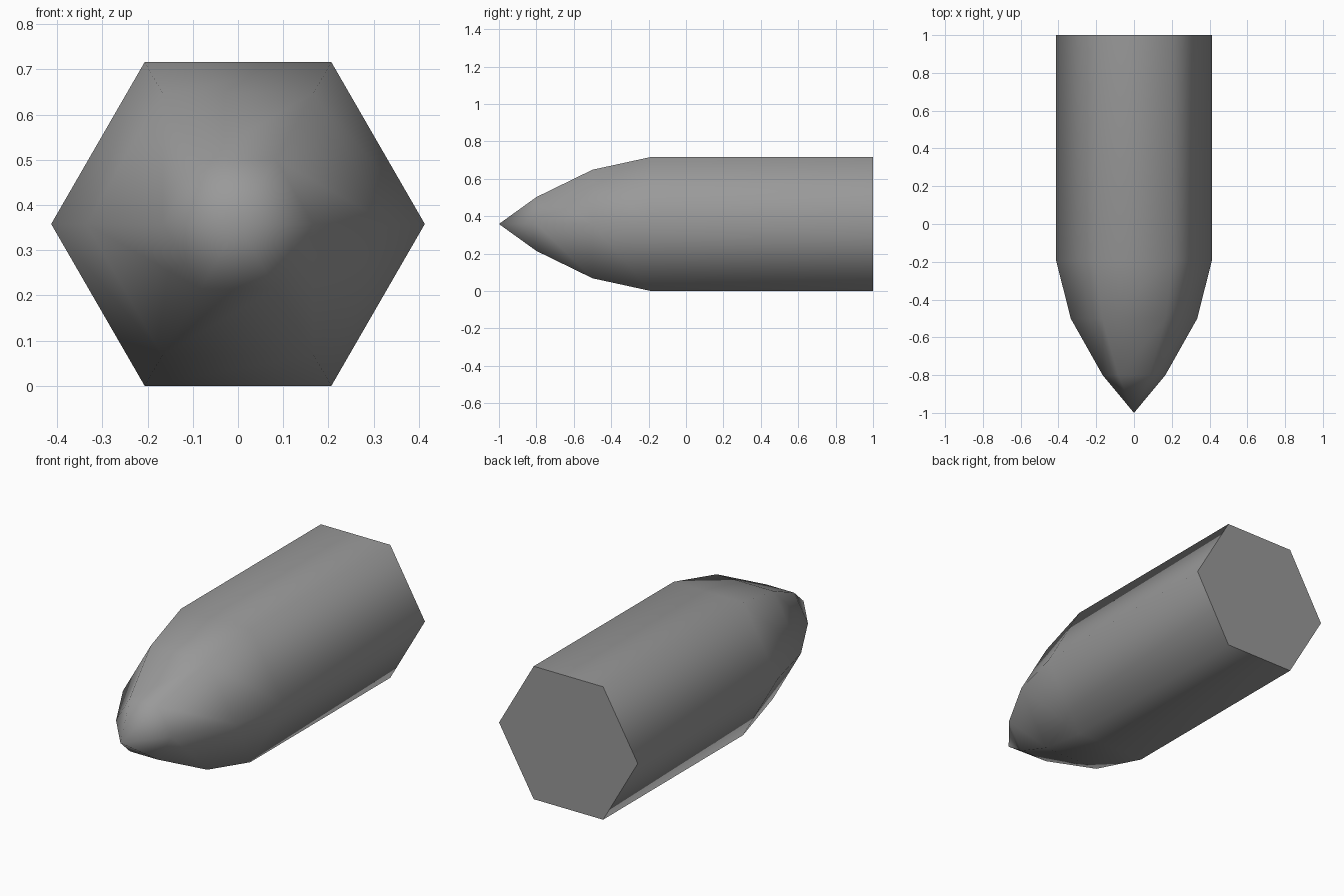
import bpy, bmesh, math

cube = bpy.data.objects.get("Cube")
if cube:
    bpy.data.objects.remove(cube, do_unlink=True)

SIDES = 6
CENTRE_Z = 0.358
# (y, radius) from the flat back to the last ring before the tip
RINGS = [(1.0, 0.413), (-0.19, 0.413), (-0.5, 0.335), (-0.8, 0.166)]

grey = bpy.data.materials.new("plain grey")
grey.use_nodes = True
colour = (0.32, 0.32, 0.32, 1)
grey.diffuse_color = colour
grey.node_tree.nodes["Principled BSDF"].inputs["Base Color"].default_value = colour

bm = bmesh.new()


def ring(y, radius):
    angles = [2 * math.pi * i / SIDES for i in range(SIDES)]
    return [bm.verts.new((radius * math.cos(a), y, CENTRE_Z + radius * math.sin(a)))
            for a in angles]


# Hexagonal body and tapering nose
loops = [ring(y, r) for y, r in RINGS]
for a, b in zip(loops, loops[1:]):
    for i in range(SIDES):
        j = (i + 1) % SIDES
        bm.faces.new((a[i], a[j], b[j], b[i]))

# Pointed tip
tip = bm.verts.new((0, -1, CENTRE_Z))
for i in range(SIDES):
    bm.faces.new((loops[-1][i], loops[-1][(i + 1) % SIDES], tip))

# Flat back with a sharp rim
back = bm.faces.new(loops[0])
bmesh.ops.recalc_face_normals(bm, faces=bm.faces)
for face in bm.faces:
    face.smooth = True
back.smooth = False
for edge in back.edges:
    edge.smooth = False

mesh = bpy.data.meshes.new("pointed_hexagonal_body")
bm.to_mesh(mesh)
bm.free()
mesh.materials.append(grey)
body = bpy.data.objects.new("pointed_hexagonal_body", mesh)
bpy.context.collection.objects.link(body)
